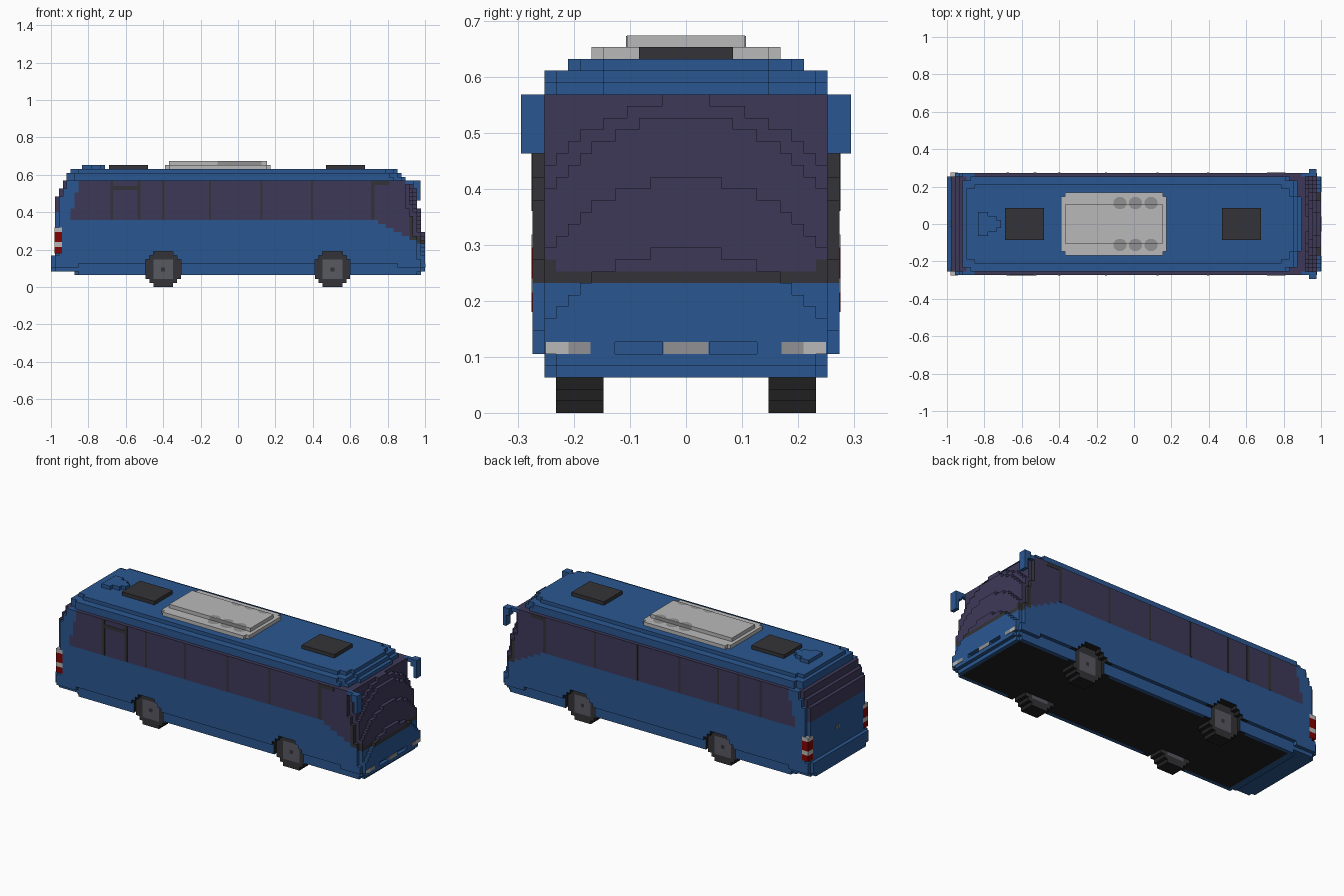
import bpy, bmesh, math

if "Cube" in bpy.data.objects:
    bpy.data.objects.remove(bpy.data.objects["Cube"])

V = 2 / 95  # block size
WHEELS = (28, 71)  # block column of each axle
AXLE_K = 4


# ---------- colours ----------
def make_mat(name, rgb):
    lin = [((c / 255 + 0.055) / 1.055) ** 2.4 if c > 10 else c / 255 / 12.92 for c in rgb]
    mat = bpy.data.materials.new(name)
    mat.use_nodes = True
    mat.diffuse_color = (*lin, 1)
    bsdf = mat.node_tree.nodes["Principled BSDF"]
    bsdf.inputs["Base Color"].default_value = (*lin, 1)
    bsdf.inputs["Roughness"].default_value = 0.8
    return mat


MATS = [make_mat("body blue", (42, 87, 145)), make_mat("tinted glass", (62, 57, 89)),
        make_mat("dark trim", (52, 52, 56)), make_mat("tyre black", (32, 32, 32)),
        make_mat("light grey", (185, 185, 185)), make_mat("mid grey", (145, 145, 147)),
        make_mat("tail red", (130, 2, 2)), make_mat("rim grey", (88, 88, 97))]
BLUE, GLASS, DARK, BLACK, LIGHT, MID, RED, RIM = range(8)


# ---------- helpers ----------
def finish(name, bm, mats):
    me = bpy.data.meshes.new(name)
    bm.to_mesh(me)
    bm.free()
    for m in mats:
        me.materials.append(m)
    ob = bpy.data.objects.new(name, me)
    bpy.context.collection.objects.link(ob)
    return ob


def box(name, x, y, z, mat):
    bm = bmesh.new()
    bmesh.ops.create_cube(bm, size=1)
    for v in bm.verts:
        for a, (lo, hi) in enumerate((x, y, z)):
            v.co[a] = hi if v.co[a] > 0 else lo
    return finish(name, bm, [MATS[mat]])


def both_sides(name, x, y, z, mat):
    box("left_" + name, x, y, z, mat)
    box("right_" + name, x, (-y[1], -y[0]), z, mat)


def block_solid(name, cells, colour):
    """Skin a set of blocks, joining runs of equal colour into long quads."""
    bm = bmesh.new()
    for axis in range(3):
        run = 1 if axis == 0 else 0
        for sign in (1, -1):
            n = tuple(sign if a == axis else 0 for a in range(3))
            faces = [c for c in cells if tuple(p + q for p, q in zip(c, n)) not in cells]
            faces.sort(key=lambda c: ([c[a] for a in range(3) if a != run], c[run]))
            runs = []
            for c in faces:
                mat = colour(c, n)
                if runs:
                    lo, hi, m = runs[-1]
                    if m == mat and tuple(h + (a == run) for a, h in enumerate(hi)) == c:
                        runs[-1][1] = c
                        continue
                runs.append([c, c, mat])
            u, w = (axis + 1) % 3, (axis + 2) % 3
            for lo, hi, mat in runs:
                corners = []
                for du, dw in ((0, 0), (1, 0), (1, 1), (0, 1))[::sign]:
                    p = [0, 0, 0]
                    p[axis] = lo[axis] + (sign > 0)
                    p[u] = hi[u] + 1 if du else lo[u]
                    p[w] = hi[w] + 1 if dw else lo[w]
                    corners.append(bm.verts.new((p[0] * V - 1, p[1] * V, p[2] * V)))
                bm.faces.new(corners).material_index = mat
    bmesh.ops.remove_doubles(bm, verts=bm.verts, dist=1e-5)
    return finish(name, bm, MATS)


# ---------- body shell ----------
def in_wheel(i, k):
    return any(math.hypot(i - c, k - AXLE_K) <= 4.6 for c in WHEELS)


def half_width(i, k):
    if k < 5 or (k == 5 and 6 < i < 88):
        return 12
    return 13 if k < 27 else 12 if k < 29 else 10


def in_body(i, j, k):
    m = j if j >= 0 else -j - 1
    hw = half_width(i, k)
    if m >= hw or (m >= 10 and in_wheel(i, k)):
        return False
    # stepped tail
    back = 6 if k == 3 else sum(k >= s for s in (8, 23, 25, 27, 29))
    # bowed, raked nose
    y, z = (m + 0.5) * V, (k + 0.5) * V
    if k >= 27:
        front = k - 22 + (m >= 7)
    else:
        front = sum(z + 2.0 * y * y > s for s in (0.295, 0.42, 0.527, 0.56))
    front += k == 3 or (k == 5 and 2 <= m < 6)
    # rounded corners
    corner = (m == hw - 1) * (2 if k >= 27 else 1)
    return back + corner <= i < 95 - front - corner


def body_colour(c, n):
    i, j, k = c
    x, z = (i + 0.5) * V - 1, (k + 0.5) * V
    m = j if j >= 0 else -j - 1
    if n[2] < 0 and k == 3 and m < 11 and -0.84 < x < 0.95:
        return BLACK
    if n[1] == 0 and k < 10 and m >= 10 and any(abs(i - w) < 7 for w in WHEELS):
        return BLACK
    if k >= 27:
        return BLUE
    if n[0] > 0 or (x > 0.88 and m < 12):  # windscreen
        if k < 11:
            return BLUE
        return DARK if m == 12 or k < 12 or (m > 10 and k < 13) else GLASS
    if n[0] < 0 or (x < -0.9 and m < 12):  # rear window
        return GLASS if k >= 19 and m < 12 else BLUE
    sill = 17 * V - max(0, x - 0.73) * 0.5  # side windows
    if z > sill and x > -0.9 + (z - 0.365) * 0.25:
        return DARK if x > 0.91 else GLASS
    return BLUE


shell = {(i, j, k) for i in range(95) for j in range(-13, 13) for k in range(3, 30)
         if in_body(i, j, k)}
block_solid("body", shell, body_colour)

# ---------- wheels ----------
for end, ci in zip(("rear", "front"), WHEELS):
    def wheel_colour(c, n):
        r = math.hypot(c[0] - ci, c[2] - AXLE_K)
        if n[1] == 0:
            return BLACK
        return DARK if r < 0.5 or r > 2.9 else RIM
    for side, js in (("left", range(7, 11)), ("right", range(-11, -7))):
        cells = {(i, j, k) for i in range(ci - 5, ci + 6) for j in js for k in range(9)
                 if math.hypot(i - ci, k - AXLE_K) <= 4.6}
        block_solid(f"{side}_{end}_wheel", cells, wheel_colour)

# ---------- side window pillars ----------
SIDE = (0.27, 0.2755)
for n, (x, w) in enumerate(((-0.675, 0.016), (-0.53, 0.016), (-0.4, 0.012), (-0.15, 0.012),
                            (0.125, 0.012), (0.395, 0.012), (0.72, 0.02))):
    both_sides(f"window_pillar_{n}", (x - w / 2, x + w / 2), SIDE, (0.36, 0.567), DARK)
both_sides("door_lamp_panel", (0.73, 0.81), SIDE, (0.545, 0.567), DARK)
box("window_vent_bar", (-0.67, -0.53), (-0.2755, -0.27), (0.52, 0.54), DARK)

# ---------- lights and plates ----------
for n, (z0, z1, mat) in enumerate(((0.18, 0.215, RED), (0.215, 0.24, LIGHT),
                                   (0.24, 0.295, RED), (0.295, 0.318, LIGHT))):
    both_sides(f"tail_light_{n}", (-0.981, -0.94), (0.231, 0.2755), (z0, z1), mat)
NOSE = (0.994, 1.002)
both_sides("headlight_outer", NOSE, (0.21, 0.25), (5 * V, 6 * V), LIGHT)
both_sides("headlight_inner", NOSE, (0.17, 0.21), (5 * V, 6 * V), MID)
box("front_number_plate", NOSE, (-0.04, 0.04), (5 * V, 6 * V), MID)
both_sides("rear_plate_lamp", (-0.982, -0.976), (0.006, 0.018), (0.27, 0.295), MID)

# ---------- mirrors ----------
both_sides("mirror_arm", (0.89, 0.975), (12 * V, 13 * V), (26 * V, 27 * V), BLUE)
both_sides("mirror_bracket", (0.935, 0.975), (12 * V, 14 * V), (25 * V, 27 * V), BLUE)
both_sides("mirror_head", (0.954, 0.975), (12 * V, 14 * V), (22 * V, 26 * V), BLUE)

# ---------- roof ----------
R0, R1, R2 = 30 * V, 31 * V, 32 * V
box("front_roof_hatch", (0.47, 0.68), (-4 * V, 4 * V), (R0, R1), DARK)
box("rear_roof_hatch", (-0.69, -0.48), (-4 * V, 4 * V), (R0, R1), DARK)
box("cooler_base", (-0.39, 0.175), (-7 * V, 7 * V), (R0, R1), LIGHT)
box("cooler_base_wide", (-0.37, 0.155), (-8 * V, 8 * V), (R0, R1), LIGHT)
box("cooler_top", (-0.37, 0.155), (-5 * V, 5 * V), (R1, R2), LIGHT)
for n, (x0, x1, h) in enumerate(((-0.835, -0.78, 3), (-0.78, -0.735, 2), (-0.735, -0.71, 1))):
    box(f"roof_pod_{n}", (x0, x1), (-h * V, h * V), (R0, R1), BLUE)


def fan_disc(name, x, side, limit, z):
    bm = bmesh.new()
    ring = []
    for a in range(20):
        t = 2 * math.pi * a / 20
        y = min(0.112 + 0.033 * math.sin(t), limit)
        ring.append(bm.verts.new((x + 0.036 * math.cos(t), side * y, z)))
    face = bm.faces.new(ring)
    face.normal_update()
    if face.normal.z < 0:
        face.normal_flip()
    bmesh.ops.remove_doubles(bm, verts=bm.verts, dist=1e-5)
    finish(name, bm, [MATS[MID]])


for side, label in ((1, "left"), (-1, "right")):
    for n, x in enumerate((-0.075, 0.008, 0.091)):
        fan_disc(f"{label}_fan_{n}_lower", x, side, 1.0, R1 + 0.0015)
        fan_disc(f"{label}_fan_{n}_upper", x, side, 5 * V, R2 + 0.0015)
both_sides("fan_grille", (-0.11, 0.126), (5 * V - 0.002, 5 * V + 0.0015), (R1, R2 - 0.001), MID)
